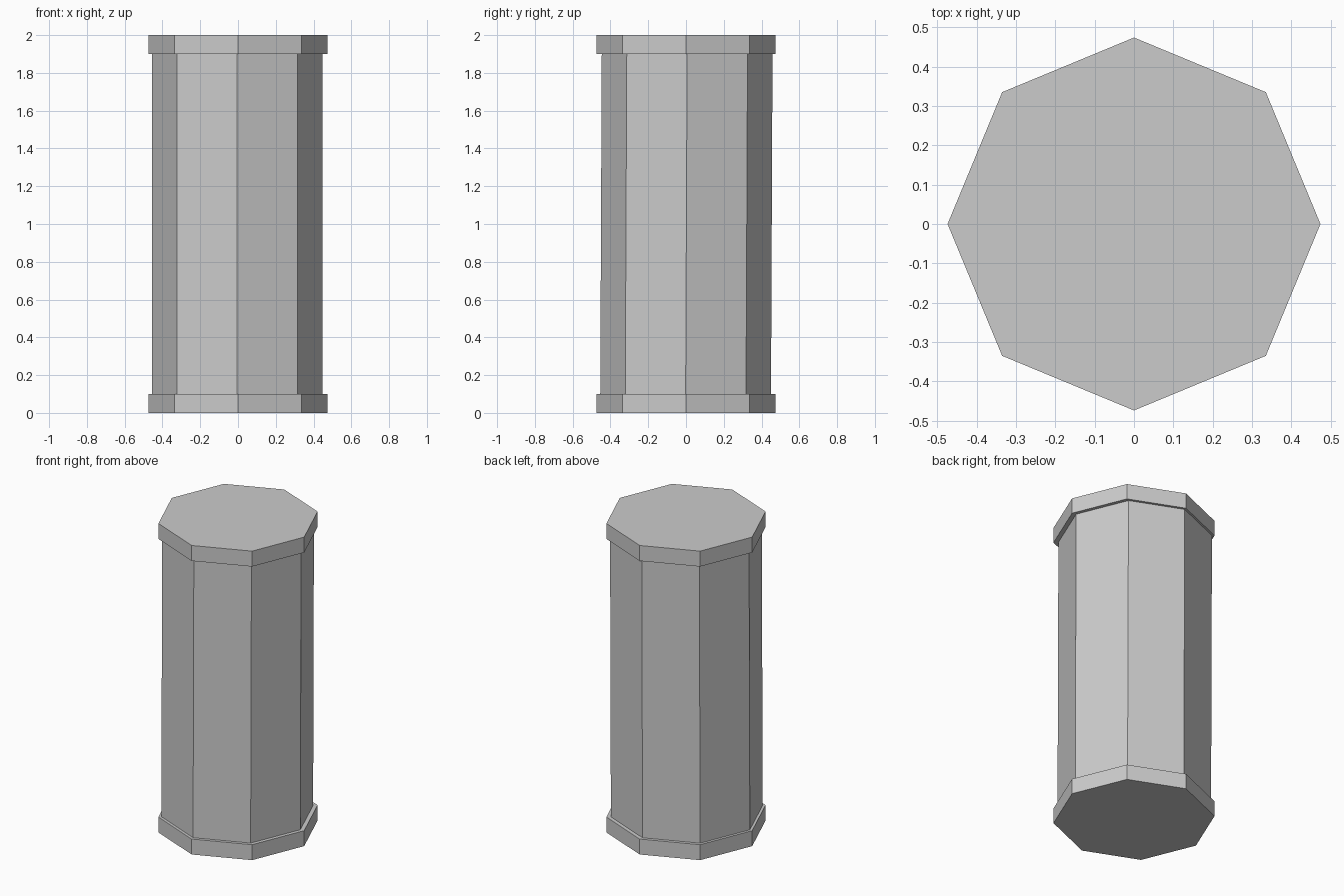
import bpy

if "Cube" in bpy.data.objects:
    bpy.data.objects.remove(bpy.data.objects["Cube"])

SIDES = 8


def prism(name, radius, z0, z1, x=0.0, y=0.0):
    """Eight-sided flat-shaded prism with corners on the x and y axes."""
    bpy.ops.mesh.primitive_cylinder_add(
        vertices=SIDES, radius=radius, depth=z1 - z0, location=(x, y, (z0 + z1) / 2))
    obj = bpy.context.object
    obj.name = name
    return obj


# Base and top slabs
prism("base_cap", 0.474, 0.0, 0.1)
prism("top_cap", 0.474, 1.9, 2.0)

# Shaft, very slightly off centre and leaning towards the back
shaft = prism("shaft", 0.452, 0.1, 1.9, x=-0.004, y=0.002)
for v in shaft.data.vertices:
    v.co.y += 0.004 * v.co.z / 0.9
